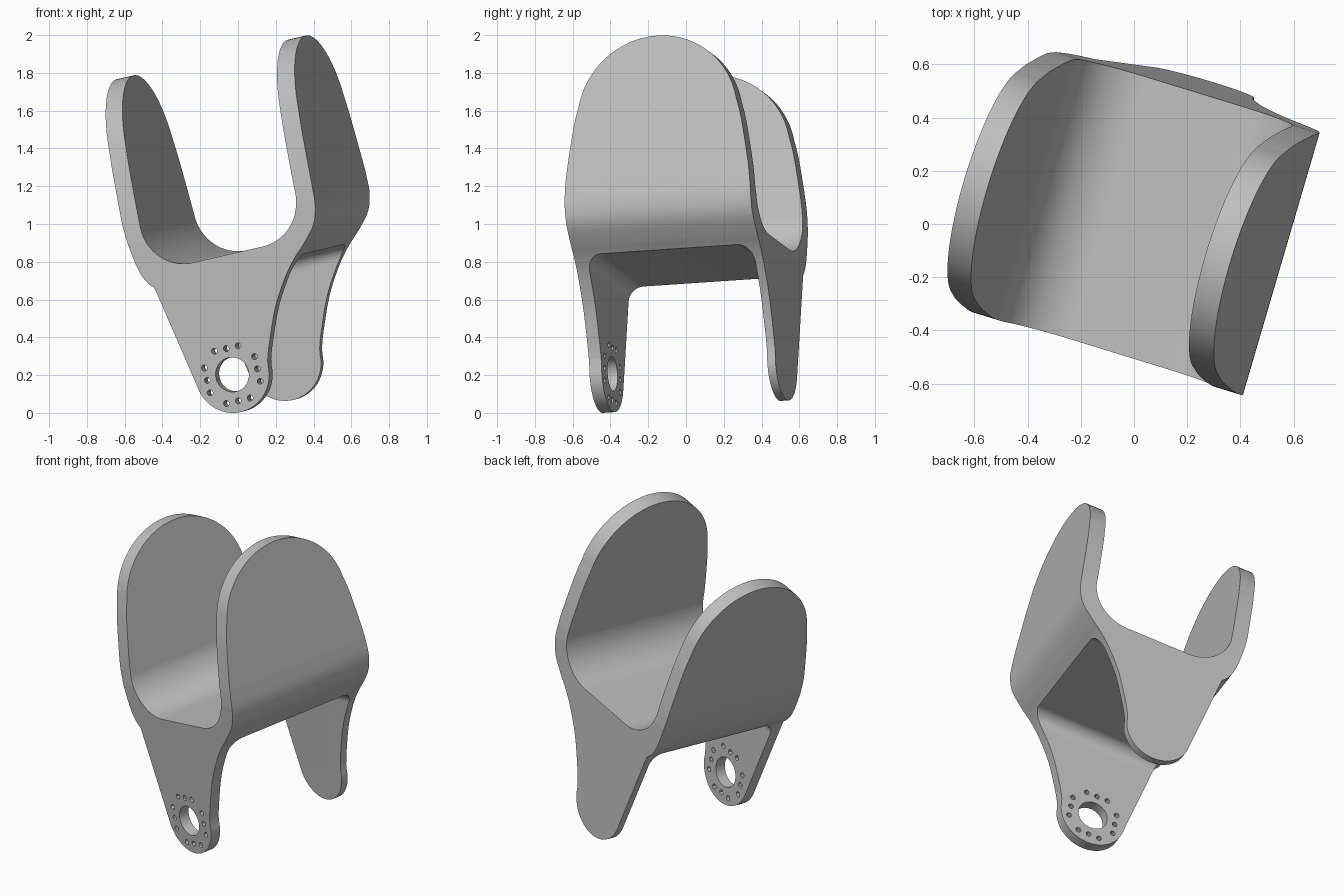
import bpy, bmesh, math
from mathutils import Matrix, Vector

old = bpy.data.objects.get("Cube")
if old:
    bpy.data.objects.remove(old, do_unlink=True)

FRONT, BACK = -0.43, 0.598          # ends of the channel along its axis
MID = (FRONT + BACK) / 2
LUG = Vector((0.146, 0.2065))       # centre of the lug eye
LUG_R = 0.203
UNDER = 0.745                       # underside of the channel


def arc(cx, cz, r, start, end, n=16):
    angles = [math.radians(start + (end - start) * i / n) for i in range(n + 1)]
    return [(cx + r * math.cos(t), cz + r * math.sin(t)) for t in angles]


def smooth(points, n=6):
    """Curve through the points."""
    p = [Vector(q) for q in points]
    p = [2 * p[0] - p[1]] + p + [2 * p[-1] - p[-2]]
    out = []
    for a, b, c, d in zip(p, p[1:], p[2:], p[3:]):
        for i in range(n):
            t = i / n
            out.append(tuple(0.5 * (2 * b + (c - a) * t + (2 * a - 5 * b + 4 * c - d) * t * t
                                    + (3 * b - a - 3 * c + d) * t ** 3)))
    return out + [tuple(points[-1])]


def prism(name, outline, start, end, across=False):
    """Extrude an upright outline along the channel, or across it."""
    bm = bmesh.new()
    place = (lambda p, d: (d, p[0], p[1])) if across else (lambda p, d: (p[0], d, p[1]))
    face = bm.faces.new([bm.verts.new(place(p, start)) for p in outline])
    ext = bmesh.ops.extrude_face_region(bm, geom=[face])
    shift = Vector(place((0, 0), end - start))
    bmesh.ops.translate(bm, vec=shift,
                        verts=[g for g in ext["geom"] if isinstance(g, bmesh.types.BMVert)])
    bmesh.ops.recalc_face_normals(bm, faces=bm.faces)
    mesh = bpy.data.meshes.new(name)
    bm.to_mesh(mesh)
    bm.free()
    obj = bpy.data.objects.new(name, mesh)
    bpy.context.collection.objects.link(obj)
    return obj


def combine(body, cutter, operation):
    mod = body.modifiers.new("cut", 'BOOLEAN')
    mod.operation, mod.solver, mod.object = operation, 'EXACT', cutter
    bpy.context.view_layer.update()
    result = bpy.data.meshes.new_from_object(
        body.evaluated_get(bpy.context.evaluated_depsgraph_get()))
    body.modifiers.clear()
    body.data = result
    bpy.data.objects.remove(cutter, do_unlink=True)


# Outer outline: left wall, lug with round end, curved right flank, right wall
left = smooth([(-0.262, 1.1), (-0.252, 0.988), (-0.232, 0.87), (-0.205, 0.795), (-0.164, 0.742)])
end = arc(LUG.x, LUG.y, LUG_R, 192, 360, 32)
right = smooth([(0.355, 0.24), (0.383, 0.32), (0.461, 0.5), (0.552, 0.645), (0.628, 0.735),
                (0.695, 0.798), (0.77, 0.884), (0.803, 0.979), (0.81, 1.1)])
bracket = prism("cradle_bracket", [(-0.262, 2.1)] + left + end + right + [(0.81, 2.1)],
                FRONT - 0.2, BACK + 0.2)

# Channel between the walls
r = 0.24
channel = ([(-0.167, 2.3)] + arc(-0.167 + r, 0.831 + r, r, 180, 270)
           + arc(0.71 - r, 0.831 + r, r, 270, 360) + [(0.71, 2.3)])
combine(bracket, prism("channel_cutter", channel, FRONT - 0.5, BACK + 0.5), 'DIFFERENCE')

# Side outline: rounded wall tops, and a filleted gap between the two lugs
flank = smooth([(0.514, 1.0), (0.505, 1.12), (0.487, 1.25), (0.46, 1.41), (0.433, 1.517)])
half = flank[:-1] + arc(0, 1.425, 0.443, 12, 90, 24)
f = 0.08
gap_front, gap_back = FRONT + 0.068, BACK - 0.045
side = ([(BACK, -0.2)] + [(MID + y, z) for y, z in half]
        + [(MID - y, z) for y, z in reversed(half[:-1])] + [(FRONT, -0.2), (gap_front, -0.2)]
        + arc(gap_front + f, UNDER - f, f, 180, 90, 8)
        + arc(gap_back - f, UNDER - f, f, 90, 0, 8) + [(gap_back, -0.2)])
combine(bracket, prism("side_cutter", side, -1, 1.5, across=True), 'INTERSECT')

# Eye and square pattern of small holes through the front lug
holes = [(LUG.x, LUG.y, 0.092, 40)]
for turn in range(4):
    for step in (-1, 0, 1):
        p = Matrix.Rotation(turn * math.pi / 2, 2) @ Vector((0.067 * step, 0.142))
        holes.append((LUG.x + p.x, LUG.y + p.y, 0.016, 12))
for x, z, radius, n in holes:
    ring = arc(x, z, radius, 0, 360, n)[:-1]
    combine(bracket, prism("hole_cutter", ring, FRONT - 0.1, FRONT + 0.2), 'DIFFERENCE')

# Lean and turn the finished part
bracket.data.transform(Matrix.Rotation(math.radians(-13), 4, 'Y')
                       @ Matrix.Rotation(math.radians(-16.7), 4, 'Z'))
low = min(v.co.z for v in bracket.data.vertices)
bracket.data.transform(Matrix.Translation((0, 0, -low)))

# Plain grey finish
grey = bpy.data.materials.new("plain_grey")
grey.use_nodes = True
colour = (0.52, 0.52, 0.52, 1)
grey.diffuse_color = colour
grey.node_tree.nodes["Principled BSDF"].inputs["Base Color"].default_value = colour
bracket.data.materials.clear()
bracket.data.materials.append(grey)

bpy.ops.object.select_all(action='DESELECT')
bracket.select_set(True)
bpy.context.view_layer.objects.active = bracket
bpy.ops.object.shade_smooth_by_angle(angle=math.radians(30))
weighted = bracket.modifiers.new("weighted_normals", 'WEIGHTED_NORMAL')
weighted.keep_sharp = True
